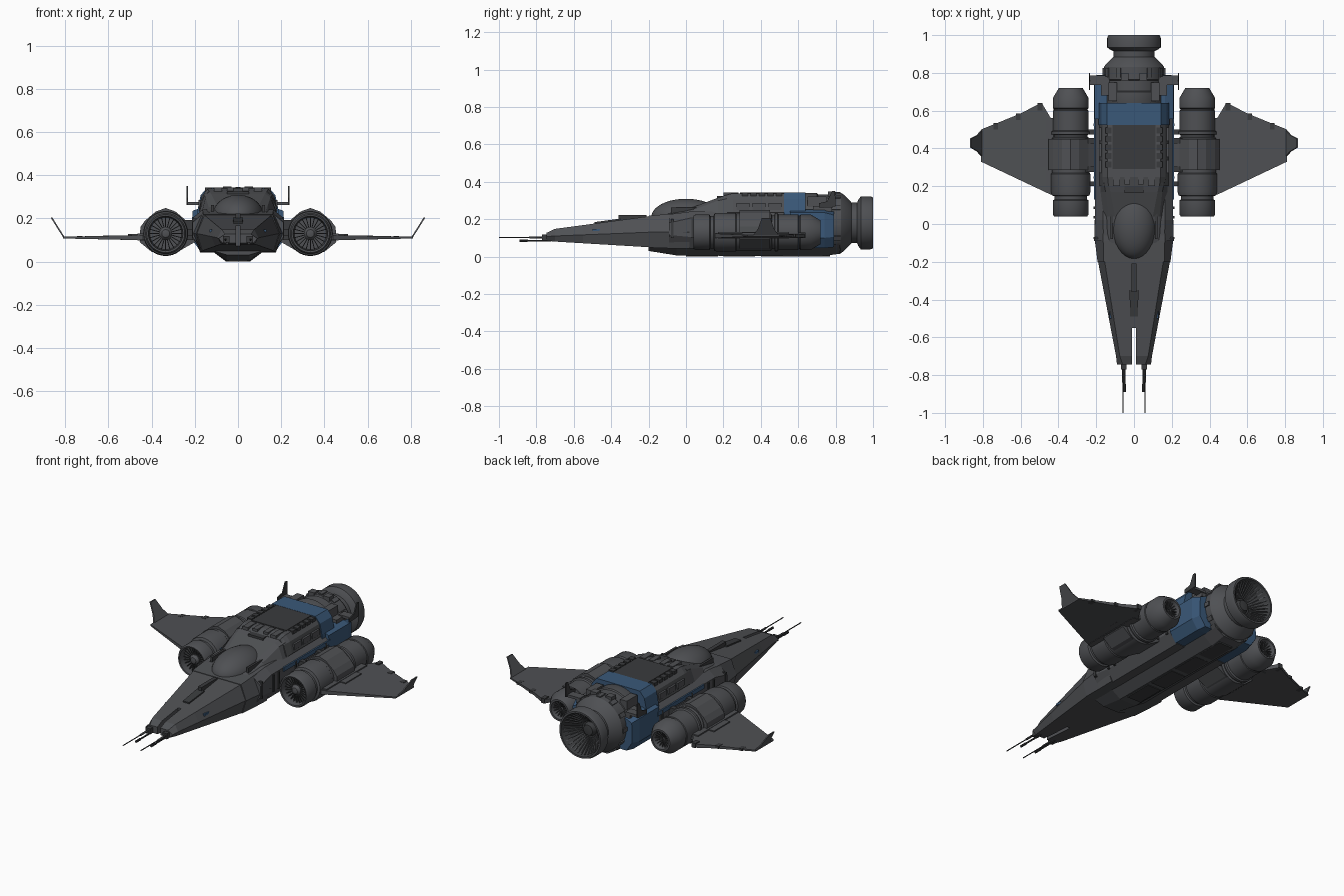
import bpy, bmesh, math
from mathutils import Matrix, Vector


def material(name, rgb):
    m = bpy.data.materials.new(name)
    m.diffuse_color = (*rgb, 1)
    return m


GREY = material("hull grey", (0.078, 0.081, 0.088))
DARK = material("dark panel grey", (0.042, 0.044, 0.047))
BLUE = material("hull blue", (0.042, 0.098, 0.19))


def finish(name, bm, mat, mirror=False, smooth=False):
    bmesh.ops.remove_doubles(bm, verts=bm.verts, dist=1e-5)
    bmesh.ops.recalc_face_normals(bm, faces=bm.faces)
    me = bpy.data.meshes.new(name)
    bm.to_mesh(me)
    bm.free()
    me.materials.append(mat)
    ob = bpy.data.objects.new(name, me)
    bpy.context.collection.objects.link(ob)
    if mirror:
        ob.modifiers.new("mirror", 'MIRROR')
    if smooth:
        bpy.ops.object.select_all(action='DESELECT')
        ob.select_set(True)
        bpy.context.view_layer.objects.active = ob
        bpy.ops.object.shade_smooth_by_angle(angle=math.radians(32))
    return ob


def solid(name, rings, mat, mirror=False):
    """Skin a run of equal 3D rings and cap both ends."""
    bm = bmesh.new()
    vs = [[bm.verts.new(p) for p in r] for r in rings]
    n = len(vs[0])
    for a, b in zip(vs, vs[1:]):
        for i in range(n):
            j = (i + 1) % n
            bm.faces.new((a[i], a[j], b[j], b[i]))
    bm.faces.new(vs[0])
    bm.faces.new(vs[-1])
    return finish(name, bm, mat, mirror)


def hull(name, sections, mat):
    """Symmetric loft: sections are (y, right half profile from top to bottom)."""
    return solid(name, [[(x, y, z) for x, z in h] + [(-x, y, z) for x, z in reversed(h)]
                        for y, h in sections], mat)


def lathe(name, profile, cx, cz, mat, mirror=False, n=40):
    """Spin (radius, y) points about an axis along y."""
    bm = bmesh.new()
    rings = []
    for r, y in profile:
        rings.append([bm.verts.new((cx + r * math.cos(t * math.tau / n), y,
                                    cz + r * math.sin(t * math.tau / n))) for t in range(n)])
    for a, b in zip(rings, rings[1:]):
        for i in range(n):
            j = (i + 1) % n
            bm.faces.new((a[i], a[j], b[j], b[i]))
    return finish(name, bm, mat, mirror, True)


def boxes(name, spans, mat, mirror=True):
    """Boxes given as (x0, x1, y0, y1, z0, z1)."""
    bm = bmesh.new()
    for x0, x1, y0, y1, z0, z1 in spans:
        m = Matrix.Translation(((x0 + x1) / 2, (y0 + y1) / 2, (z0 + z1) / 2)) @ \
            Matrix.Diagonal((x1 - x0, y1 - y0, z1 - z0, 1))
        bmesh.ops.create_cube(bm, size=1, matrix=m)
    return finish(name, bm, mat, mirror)


def radial(name, cx, cz, n, r0, r1, ya, yb, depth, width, mat, mirror=False):
    """Ribs around a y axis, running from (r0, ya) to (r1, yb)."""
    bm = bmesh.new()
    mid, d = Vector(((r0 + r1) / 2, (ya + yb) / 2, 0)), Vector((r1 - r0, yb - ya, 0))
    for i in range(n):
        m = Matrix.Translation((cx, 0, cz)) @ Matrix.Rotation(i * math.tau / n, 4, 'Y') @ \
            Matrix.Translation(mid) @ Matrix.Rotation(math.atan2(d.y, d.x), 4, 'Z') @ \
            Matrix.Diagonal((d.length, depth, width, 1))
        bmesh.ops.create_cube(bm, size=1, matrix=m)
    return finish(name, bm, mat, mirror)


# Forked nose
def nose(y):
    t = (y + 0.70) / 0.5
    return [(0.075 + 0.08 * t, 0.148 + 0.067 * t), (0.095 + 0.095 * t, 0.11 + 0.02 * t),
            (0.08 + 0.085 * t, 0.08 - 0.03 * t)]


tip = [(0.06, 0.127), (0.09, 0.107), (0.07, 0.085)]
hull("nose", [(-0.55, nose(-0.55)), (-0.2, nose(-0.2))], GREY)
solid("nose_prong", [[(0.01, y, h[0][1])] + [(x, y, z) for x, z in h] + [(0.01, y, h[2][1])]
                     for y, h in ((-0.745, tip), (-0.70, nose(-0.70)), (-0.55, nose(-0.55)))], GREY, True)
boxes("nose_spine", [(-0.012, 0.012, -0.36, -0.21, 0.18, 0.222)], DARK, False)
solid("nose_hatch", [[(x, y, z + o) for x, y, z in ((-.02, -.49, .176), (.02, -.49, .176), (.024, -.35, .195), (-.024, -.35, .195))]
                     for o in (-0.01, 0.008)], DARK)
boxes("nose_marking", [(0.115, 0.131, -0.50, -0.46, 0.136, 0.148)], BLUE)

# Guns
boxes("gun_mount", [(0.04, 0.07, -0.77, -0.70, 0.085, 0.118)], DARK)
lathe("long_barrel", [(0, -1), (.003, -1), (.003, -.84), (.006, -.835), (.006, -.74), (0, -.74)], 0.058, 0.102, DARK, True, 10)
lathe("short_barrel", [(0, -.89), (.007, -.89), (.007, -.85), (.005, -.845), (.005, -.72), (0, -.72)], 0.05, 0.085, DARK, True, 10)

# Main fuselage
hull("cockpit_hull", [(-0.2, [(.16, .218), (.193, .13), (.168, .048)]),
                      (-0.09, [(.163, .228), (.207, .13), (.172, .044)]),
                      (0.02, [(.165, .232), (.209, .13), (.175, .042)])], GREY)
body = [(.165, .24), (.207, .205), (.207, .105), (.165, .042)]
hull("mid_hull", [(-0.09, [(.16, .225), (.211, .18), (.211, .115), (.165, .045)]), (0.02, body), (0.56, body)], GREY)
hull("belly", [(-0.2, [(.13, .06), (.10, .045), (.05, .03)]), (-0.05, [(.14, .055), (.115, .045), (.055, .006)]),
               (0.72, [(.14, .055), (.115, .045), (.055, 0)]), (0.82, [(.12, .07), (.11, .05), (.055, .015)])], GREY)
boxes("belly_panel", [(-.045, .045, .0 + .2 * i, .17 + .2 * i, 0, .008) for i in range(4)], DARK, False)
boxes("hull_stripe", [(0.18, 0.213, 0.13, 0.57, 0.183, 0.207)], BLUE)
boxes("hull_rib", [(0.19, 0.214, y, y + 0.012, 0.10, 0.20) for y in (-0.08, 0.03, 0.08, 0.24, 0.52)], DARK)

# Canopy and its fairing
bm = bmesh.new()
bmesh.ops.create_uvsphere(bm, u_segments=32, v_segments=20, radius=1,
                          matrix=Matrix.Translation((0, 0.0, 0.212)) @ Matrix.Diagonal((0.118, 0.185, 0.097, 1)))
finish("canopy", bm, GREY, smooth=True)
hull("canopy_fairing", [(-0.1, [(.10, .228), (.13, .226), (.16, .21)]), (0.04, [(.10, .265), (.135, .25), (.17, .22)]),
                        (0.17, [(.125, .314), (.15, .298), (.177, .23)]), (0.22, [(.135, .33), (.16, .31), (.18, .23)])], GREY)
boxes("canopy_frame", [(.112, .125, -.08, .16, .21, .262), (-.05, .05, .165, .2, .29, .325)], DARK)

# Dorsal deck with panels and vents
deck = [(.14, .338), (.168, .305), (.182, .235)]
hull("dorsal_deck", [(0.2, [(.135, .325), (.16, .30), (.182, .235)]), (0.25, deck), (0.53, deck)], GREY)
boxes("deck_panel", [(-.115, .115, .29, .525, .33, .342)], DARK, False)
boxes("deck_vent", [(.12, .152, y, y + .032, .31, .343) for y in (.30, .345, .39, .435, .48)], DARK)
boxes("deck_block", [(.02, .05, .21, .28, .31, .342), (.075, .11, .2, .28, .31, .342)], GREY)
boxes("deck_side_panel", [(.16, .184, .27 + .085 * i, .34 + .085 * i, .25, .285) for i in range(3)], GREY)

# Blue rear band and rear hull
hull("blue_band", [(0.525, [(.143, .343), (.173, .307), (.187, .24), (.19, .2)]),
                   (0.64, [(.143, .343), (.173, .307), (.187, .24), (.19, .2)])], BLUE)
rear = [(.165, .252), (.21, .235), (.212, .10), (.172, .045)]
hull("blue_rear_hull", [(0.555, rear), (0.74, rear), (0.79, [(.155, .24), (.195, .222), (.197, .105), (.16, .05)])], BLUE)

# Main engine
lathe("main_engine", [(0, .6), (.145, .6), (.16, .64), (.16, .70), (.153, .705), (.153, .76), (.16, .765), (.16, .83), (.15, .845),
                      (.115, .88), (.108, .885), (.108, .915), (.125, .922), (.142, .935), (.142, .985), (.136, 1.0),
                      (.126, 1.0)], 0, 0.18, GREY, n=48)
lathe("main_nozzle_inside", [(.126, 1.0), (.118, .98), (.055, .90), (.04, .90), (.03, .925), (0, .93)], 0, 0.18, DARK, n=48)
radial("main_nozzle_ribs", 0, 0.18, 32, .05, .12, .905, .987, .008, .005, GREY)
radial("main_engine_clamps", 0, 0.18, 12, .14, .166, .80, .80, .05, .025, GREY)
boxes("engine_clamp", [(.09, .135, .65, .75, .25, .322), (.13, .175, .68, .78, .24, .27),
                       (.03, .07, .76, .80, .32, .347)], GREY)

# Tail fins on brackets
fin = [(.71, .262), (.80, .267), (.797, .35), (.78, .35), (.755, .295), (.71, .285)]
solid("tail_fin", [[(x, y, z) for y, z in fin] for x in (.232, .239)], DARK, True)
boxes("tail_fin_bracket", [(.15, .236, .735, .785, .262, .277)], GREY)

# Side engines
EX, EZ = 0.335, 0.13
lathe("side_engine", [(0, .05), (.018, .055), (.03, .07), (.03, .10), (.074, .10), (.08, .042), (.088, .04), (.095, .052),
                      (.095, .125), (.086, .13), (.086, .147), (.1, .152), (.104, .17), (.104, .265), (.1, .27),
                      (.1, .455), (.09, .46), (.09, .472), (.102, .475), (.102, .49), (.094, .495), (.094, .60), (.09, .603),
                      (.09, .61), (.094, .613), (.094, .668), (.063, .72), (.052, .72), (.04, .68), (0, .68)], EX, EZ, GREY, True)
radial("side_engine_fan", EX, EZ, 24, .03, .076, .085, .085, .024, .004, DARK, True)
radial("side_engine_exhaust", EX, EZ, 16, .01, .047, .685, .70, .01, .004, DARK, True)

# Saddle joining each side engine to hull and wing
saddle = [(.20, .09), (.20, .165), (.24, .19), (.29, .232), (.335, .248), (.38, .232), (.43, .19), (.452, .16),
          (.455, .09), (.40, .045), (.335, .03), (.27, .05)]
solid("engine_saddle", [[(x, y, z) for x, z in saddle] for y in (.285, .45)], GREY, True)
boxes("engine_strut", [(.19, .27, y, y + .03, .10, .192) for y in (.275, .425)]
      + [(.2, .25, .20, .225, .12, .15), (.2, .25, .475, .50, .12, .15)], DARK)

# Wings with upturned tips
outline = [(.40, .17), (.44, .155), (.81, .33), (.81, .50), (.60, .585), (.505, .635), (.485, .635), (.44, .56), (.40, .56)]
thick = lambda x: 0.012 - 0.008 * max(0, x - 0.45) / 0.36
solid("wing", [[(x, y, 0.111 + s * thick(x)) for x, y in outline] for s in (-1, 1)], GREY, True)
boxes("wing_root", [(.41, .465, .17, .55, .097, .13), (.45, .50, .30, .45, .1, .128)], GREY)
boxes("wing_hinge", [(.485, .51, .60, .64, .10, .128), (.60, .625, .55, .585, .105, .121),
                     (.72, .745, .50, .535, .105, .118)], DARK)
winglet = [(.803, .355, .108), (.803, .50, .108), (.83, .47, .15), (.864, .452, .205), (.864, .405, .205), (.83, .385, .15)]
solid("winglet", [[(x + o, y, z) for x, y, z in winglet] for o in (-.004, .004)], GREY, True)
